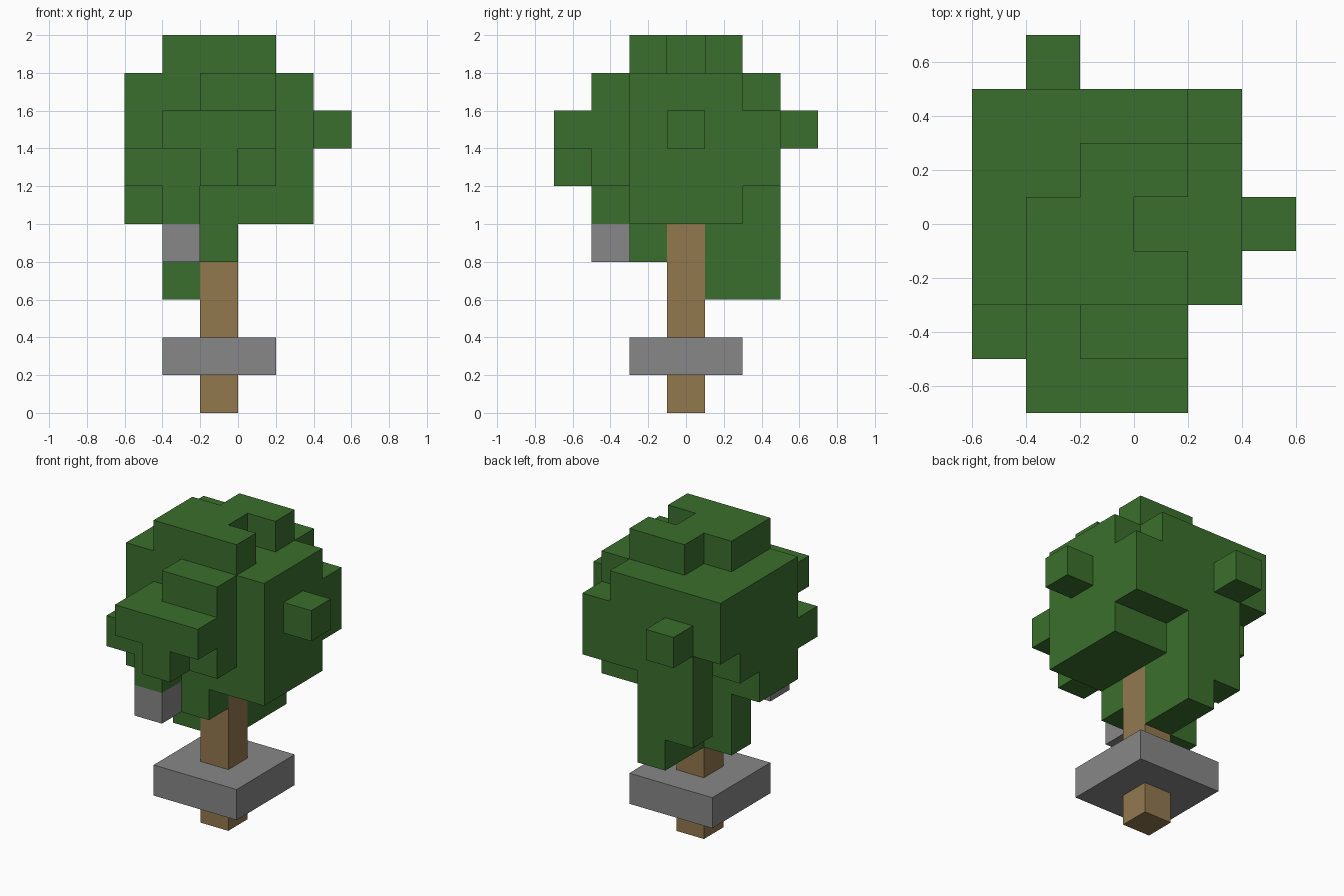
import bpy, bmesh
from mathutils import Vector

CELL = 0.2
ORIGIN = Vector((-0.6, -0.7, 0.0))

if "Cube" in bpy.data.objects:
    bpy.data.objects.remove(bpy.data.objects["Cube"], do_unlink=True)


def material(name, rgb):
    mat = bpy.data.materials.new(name)
    mat.use_nodes = True
    mat.diffuse_color = (*rgb, 1)
    mat.node_tree.nodes["Principled BSDF"].inputs["Base Color"].default_value = (*rgb, 1)
    return mat


def box(x, y, z):
    """Cells in inclusive index ranges; a single number means one cell."""
    spans = [(s, s) if isinstance(s, int) else s for s in (x, y, z)]
    rx, ry, rz = [range(a, b + 1) for a, b in spans]
    return {(i, j, k) for i in rx for j in ry for k in rz}


def block_part(name, mat, boxes, removed=()):
    """Join boxes of cells into one skin with only its outer faces."""
    cells = set().union(*[box(*b) for b in boxes])
    cells -= set(removed)
    bm = bmesh.new()
    for cell in cells:
        for axis in range(3):
            for side in (-1, 1):
                step = Vector((0, 0, 0))
                step[axis] = side
                if tuple(int(c + s) for c, s in zip(cell, step)) in cells:
                    continue
                u = Vector((0, 0, 0))
                u[(axis + 1) % 3] = 0.5
                v = step.cross(u)
                mid = Vector(cell) + Vector((0.5, 0.5, 0.5)) + step * 0.5
                corners = (mid - u - v, mid + u - v, mid + u + v, mid - u + v)
                bm.faces.new([bm.verts.new(ORIGIN + c * CELL) for c in corners])
    bmesh.ops.remove_doubles(bm, verts=bm.verts, dist=0.001)
    bmesh.ops.dissolve_limit(bm, angle_limit=0.01, verts=bm.verts, edges=bm.edges)
    mesh = bpy.data.meshes.new(name)
    bm.to_mesh(mesh)
    bm.free()
    mesh.materials.append(mat)
    obj = bpy.data.objects.new(name, mesh)
    bpy.context.collection.objects.link(obj)
    return obj


green = material("leaf green", (0.044, 0.159, 0.026))
brown = material("wood brown", (0.29, 0.188, 0.078))
grey = material("stone grey", (0.242, 0.242, 0.242))

# Trunk, the slab around it and the small hanging stone
block_part("trunk", brown, [(2, 3, (0, 4))])
block_part("base_slab", grey, [((1, 3), (2, 4), 1)])
block_part("hanging_stone", grey, [(1, 1, 4)])

# Leaf crown as one blocky skin
crown = [
    ((1, 3), (2, 4), (5, 8)),    # core
    ((1, 2), (2, 3), 9),         # cap
    ((2, 3), 4, 9),
    (3, 2, 9),
    (4, (2, 4), (5, 8)),         # left side
    (4, 5, (6, 7)),
    (5, 3, 7),
    (0, (2, 3), (5, 8)),         # right side
    (0, 4, (6, 8)),
    (0, 5, (7, 8)),
    (0, 1, 6),
    (1, 1, (5, 7)),              # front
    ((2, 3), 1, (6, 8)),
    ((1, 3), 0, 7),
    (2, 0, 6),
    (1, 5, (4, 8)),              # back
    (2, 5, (3, 8)),
    (3, 5, (6, 8)),
    (1, 6, 7),
    (2, 4, (3, 4)),              # hanging leaves
    (2, 2, 4),
    (1, 3, (3, 4)),
]
block_part("leaf_crown", green, crown, removed=[(1, 4, 5)])
